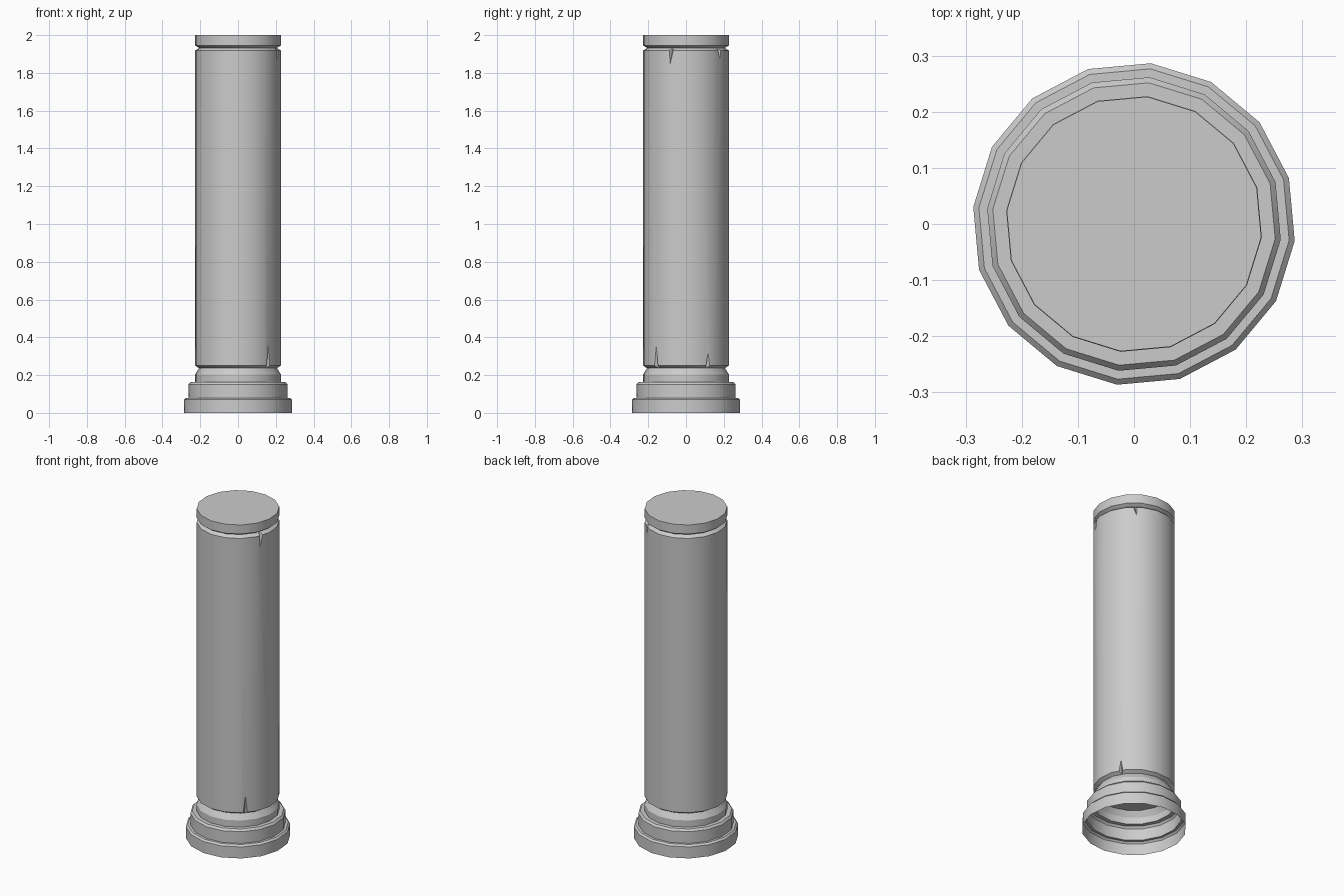
import bpy, bmesh, math

if "Cube" in bpy.data.objects:
    bpy.data.objects.remove(bpy.data.objects["Cube"])

SIDES = 16
PHASE = math.radians(-6)

stone = bpy.data.materials.new("grey_stone")
stone.diffuse_color = (0.6, 0.6, 0.6, 1)
stone.use_nodes = True
stone.node_tree.nodes["Principled BSDF"].inputs["Base Color"].default_value = stone.diffuse_color


def polar(r, a, z):
    return (r * math.cos(a), r * math.sin(a), z)


def make_object(name, bm):
    bmesh.ops.recalc_face_normals(bm, faces=bm.faces)
    me = bpy.data.meshes.new(name)
    bm.to_mesh(me)
    bm.free()
    me.materials.append(stone)
    ob = bpy.data.objects.new(name, me)
    bpy.context.collection.objects.link(ob)
    return ob


def lathe(name, profile, bottom=False, top=False):
    """Turn an (r, z) profile, listed bottom to top, into a 16-sided shell."""
    bm = bmesh.new()
    rings = [[bm.verts.new(polar(r, PHASE + 2 * math.pi * i / SIDES, z))
              for i in range(SIDES)] for r, z in profile]
    for lo, hi in zip(rings, rings[1:]):
        for i in range(SIDES):
            j = (i + 1) % SIDES
            bm.faces.new((lo[i], lo[j], hi[j], hi[i]))
    if bottom:
        bm.faces.new(rings[0][::-1])
    if top:
        bm.faces.new(rings[-1])
    ob = make_object(name, bm)
    # an open shell has no safe inside, so fix the outward direction by hand
    me = ob.data
    f = me.polygons[0]
    if f.normal.x * f.center.x + f.normal.y * f.center.y < 0:
        me.flip_normals()
    return ob


def crack_cutter(name, base_deg, tip_deg, z_base, z_tip):
    """Narrow pyramid that carves a V-shaped crack into the shaft rim."""
    bm = bmesh.new()
    a, t = math.radians(base_deg), math.radians(tip_deg)
    half = 0.034 / 0.26
    pts = [polar(0.2, a, z_base), polar(0.26, a - half, z_base),
           polar(0.26, a + half, z_base), polar(0.227, t, z_tip)]
    v = [bm.verts.new(p) for p in pts]
    for idx in ((0, 1, 2), (0, 1, 3), (1, 2, 3), (2, 0, 3)):
        bm.faces.new([v[i] for i in idx])
    return make_object(name, bm)


# Stepped base, hollow and open underneath
base = lathe("stepped_base", [(0.288, 0), (0.288, 0.07), (0.278, 0.08),
                              (0.263, 0.08), (0.263, 0.151), (0.253, 0.163),
                              (0.229, 0.163), (0.229, 0.203), (0.207, 0.237)])

# Shaft with chamfered ends
shaft = lathe("shaft", [(0.207, 0.237), (0.228, 0.25),
                        (0.228, 1.918), (0.207, 1.932)], True, True)

# Cap disc
cap = lathe("cap", [(0.207, 1.932), (0.228, 1.945), (0.228, 2.0)], top=True)

# Cracks at both ends of the shaft
cracks = [(-44.5, -44.5, 0.23, 0.365), (31, 31.5, 0.23, 0.33),
          (-20, -22, 1.938, 1.84), (51, 54, 1.938, 1.86)]
cutters = []
for n, c in enumerate(cracks):
    cut = crack_cutter(f"crack_cutter_{n}", *c)
    cut.hide_render = True
    cutters.append(cut)
    mod = shaft.modifiers.new("crack", 'BOOLEAN')
    mod.operation = 'DIFFERENCE'
    mod.solver = 'EXACT'
    mod.object = cut
bpy.context.view_layer.update()
carved = bpy.data.meshes.new_from_object(
    shaft.evaluated_get(bpy.context.evaluated_depsgraph_get()))
shaft.modifiers.clear()
shaft.data = carved
for cut in cutters:
    bpy.data.objects.remove(cut)

# Smooth sides with crisp rims
for ob in (base, shaft, cap):
    bpy.ops.object.select_all(action='DESELECT')
    ob.select_set(True)
    bpy.context.view_layer.objects.active = ob
    bpy.ops.object.shade_smooth_by_angle(angle=math.radians(28))
